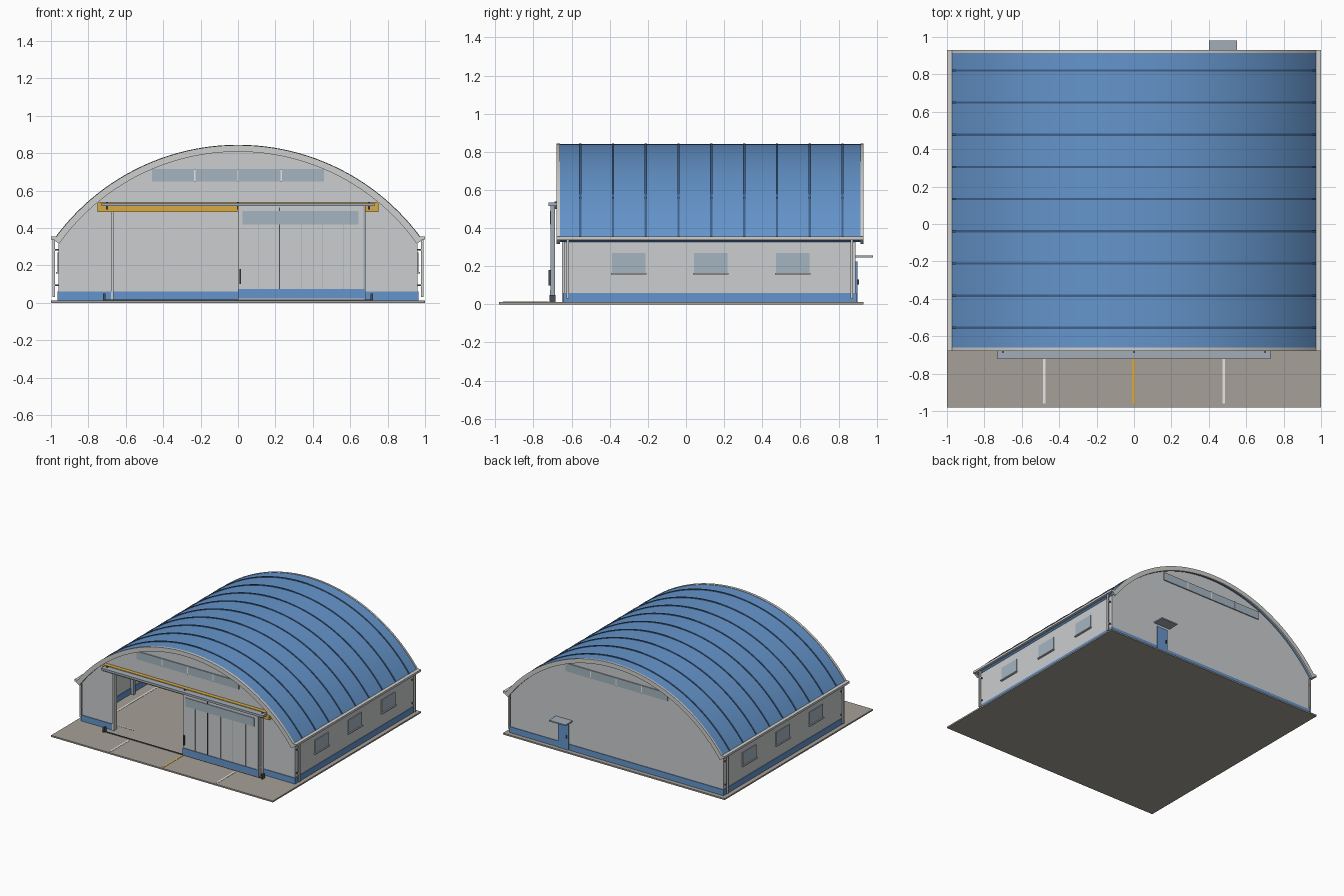
import bpy, bmesh, math

cube = bpy.data.objects.get("Cube")
if cube:
    bpy.data.objects.remove(cube, do_unlink=True)


def material(name, r, g, b):
    m = bpy.data.materials.new(name)
    m.use_nodes = True
    m.diffuse_color = (r, g, b, 1)
    m.node_tree.nodes["Principled BSDF"].inputs["Base Color"].default_value = (r, g, b, 1)
    return m


WALL = material("light grey cladding", .60, .61, .62)
BLUE = material("blue sheet", .13, .30, .60)
NAVY = material("dark blue rib", .05, .12, .25)
CONCRETE = material("concrete", .38, .35, .31)
YELLOW = material("safety yellow", .68, .41, .06)
GLASS = material("pale glass", .38, .46, .53)
STEEL = material("steel", .36, .42, .48)
TRIM = material("pale trim", .62, .62, .61)
DARK = material("dark metal", .07, .08, .09)
WHITE = material("white paint", .80, .80, .78)

RADIUS, CENTRE_Z, GROUND = 1.207, -.367, .012
FRONT, BACK = -.64, .89


def prism(name, points, y0, y1, mat, smooth=False):
    """Extrude an x-z outline from y0 to y1."""
    bm = bmesh.new()
    face = bm.faces.new([bm.verts.new((x, y0, z)) for x, z in points])
    side = bmesh.ops.extrude_face_region(bm, geom=[face])["geom"]
    bmesh.ops.translate(bm, vec=(0, y1 - y0, 0),
                        verts=[v for v in side if isinstance(v, bmesh.types.BMVert)])
    bmesh.ops.recalc_face_normals(bm, faces=bm.faces)
    mesh = bpy.data.meshes.new(name)
    bm.to_mesh(mesh)
    bm.free()
    mesh.materials.append(mat)
    if smooth:
        mesh.shade_smooth()
        mesh.set_sharp_from_angle(angle=math.radians(30))
    obj = bpy.data.objects.new(name, mesh)
    bpy.context.collection.objects.link(obj)
    return obj


def box(name, x, y, z, mat):
    """Box from (min, max) pairs."""
    outline = [(x[0], z[0]), (x[1], z[0]), (x[1], z[1]), (x[0], z[1])]
    return prism(name, outline, y[0], y[1], mat)


def arc(radius, half_width, steps=48):
    """Arc points from right to left."""
    a = math.asin(half_width / radius)
    return [(radius * math.sin(a - 2 * a * i / steps),
             CENTRE_Z + radius * math.cos(a - 2 * a * i / steps)) for i in range(steps + 1)]


def vault(name, outer, inner, half_width, y0, y1, mat):
    ring = arc(outer, half_width) + arc(inner, half_width * inner / outer)[::-1]
    return prism(name, ring, y0, y1, mat, True)


def both_sides(name, x, y, z, mat):
    box("left_" + name, x, y, z, mat)
    box("right_" + name, (-x[1], -x[0]), y, z, mat)


# Slab and painted floor lines
box("slab", (-1, 1), (-.98, .93), (0, GROUND), CONCRETE)
PAINT = (GROUND, GROUND + .002)
both_sides("apron_line", (.472, .487), (-.96, -.72), PAINT, WHITE)
box("centre_line", (-.011, .005), (-.96, -.72), PAINT, YELLOW)
both_sides("floor_line", (.835, .85), (-.55, .80), PAINT, WHITE)
both_sides("floor_cross_line", (.55, .85), (-.56, -.55), PAINT, WHITE)

# Gable walls, the front one with the doorway notch
gable = arc(1.19, .96)
doorway = [(-.96, GROUND), (-.67, GROUND), (-.67, .50), (.67, .50), (.67, GROUND), (.96, GROUND)]
prism("front_wall", doorway + gable, FRONT, FRONT + .025, WALL)
prism("back_wall", [(-.96, GROUND), (.96, GROUND)] + gable, BACK - .025, BACK, WALL)
both_sides("side_wall", (.935, .96), (FRONT, BACK), (GROUND, .35), WALL)

# Blue plinth on both faces of every wall
PLINTH = (GROUND, .06)
both_sides("side_plinth", (.93, .965), (FRONT - .005, BACK + .005), PLINTH, BLUE)
both_sides("front_plinth", (.67, .965), (FRONT - .005, FRONT + .03), PLINTH, BLUE)
box("back_plinth", (-.965, .965), (BACK - .03, BACK + .005), PLINTH, BLUE)

# Roof vault, standing ribs and edge trims
vault("roof", RADIUS, RADIUS - .018, .98, -.665, .92, BLUE)
for i in range(9):
    y = -.555 + i * .172
    vault(f"roof_rib_{i + 1}", RADIUS + .005, RADIUS - .005, .982, y - .006, y + .006, NAVY)
vault("front_roof_trim", RADIUS + .003, RADIUS - .032, .985, -.68, -.66, TRIM)
vault("back_roof_trim", RADIUS + .003, RADIUS - .032, .985, .915, .93, TRIM)

# Inner frames
for i, y in enumerate((-.38, -.04, .30, .65)):
    vault(f"inner_arch_{i + 1}", RADIUS - .018, RADIUS - .045, .93, y - .012, y + .012, STEEL)
    both_sides(f"inner_column_{i + 1}", (.905, .935), (y - .012, y + .012), (GROUND, .36), STEEL)

# Gutters and downpipes
both_sides("gutter", (.972, 1), (-.68, .93), (.338, .355), TRIM)
for end, y in (("front", -.62), ("back", .87)):
    both_sides(end + "_downpipe", (.979, .991), (y - .007, y + .007), (.03, .34), TRIM)
    for z in (.09, .28):
        both_sides(end + "_pipe_bracket", (.955, .98), (y - .004, y + .004), (z, z + .008), DARK)

# Side windows with sills
for i, y in enumerate((-.30, .13, .56)):
    both_sides(f"window_{i + 1}", (.958, .966), (y - .087, y + .087), (.165, .27), GLASS)
    both_sides(f"window_sill_{i + 1}", (.958, .974), (y - .093, y + .093), (.157, .165), TRIM)

# High gable windows with glazing bars
for end, y, out in (("front", FRONT, -1), ("back", BACK, 1)):
    span = sorted((y, y + out * .008))
    box(end + "_high_window", (-.46, .46), span, (.65, .715), GLASS)
    span = sorted((y, y + out * .012))
    for x in (-.23, 0, .23):
        box(end + "_glazing_bar", (x - .004, x + .004), span, (.65, .715), WHITE)

# Doorway lintel, hood, track and stops
box("lintel_beam", (-.75, .75), (-.672, FRONT), (.485, .54), YELLOW)
box("track_hood", (-.73, .73), (-.722, -.672), (.517, .535), STEEL)
box("floor_track", (-.71, .71), (-.705, -.695), (GROUND, .017), DARK)
for x in (-.70, 0, .70):
    box("hood_bracket", (x - .006, x + .006), (-.69, -.672), (.50, .54), DARK)
both_sides("track_stop", (.708, .722), (-.715, -.685), (GROUND, .05), DARK)
both_sides("door_jamb", (.665, .68), (FRONT - .01, FRONT + .03), (GROUND, .485), WALL)

# Sliding door leaf
LEAF = (-.708, -.69)
box("door_leaf", (0, .68), LEAF, (.018, .517), WALL)
box("door_kick_panel", (0, .68), (-.713, -.686), (.022, .075), BLUE)
box("door_window", (.025, .645), (-.713, -.686), (.42, .49), GLASS)
for x in (.11, .34, .45, .565):
    box("door_seam", (x - .0015, x + .0015), (-.711, -.687), (.075, .42), STEEL)
box("door_joint", (.218, .224), (-.712, -.687), (.075, .51), DARK)
box("door_handle", (.008, .016), (-.72, -.708), (.10, .18), DARK)
box("door_edge", (.672, .682), (-.712, -.687), (.018, .517), STEEL)

# Back door and canopy
box("back_door", (.43, .525), (BACK - .03, BACK + .01), (GROUND, .225), BLUE)
box("back_door_handle", (.442, .45), (BACK + .01, BACK + .018), (.105, .13), DARK)
box("back_canopy", (.40, .55), (BACK, .98), (.247, .257), STEEL)
